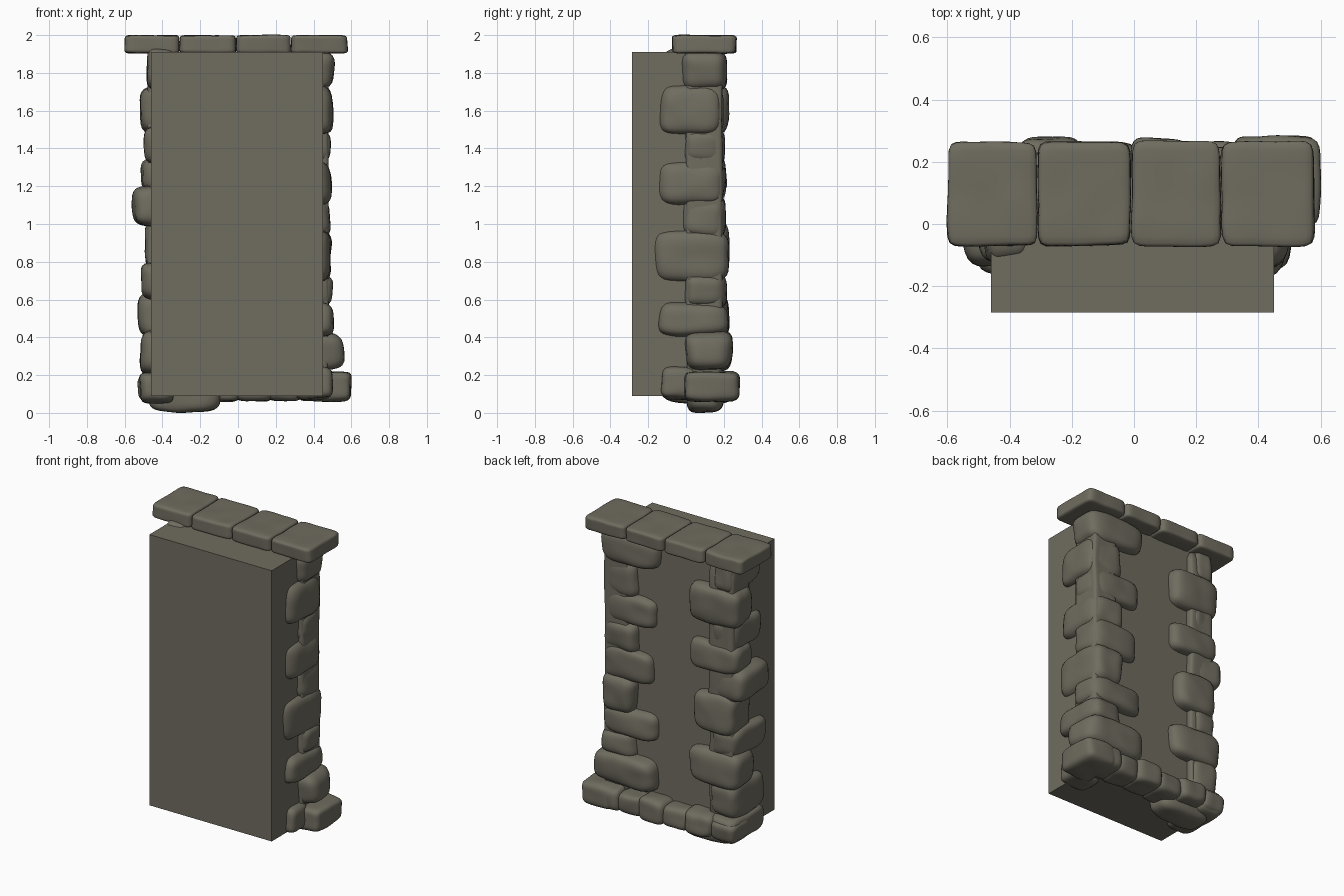
import bpy, bmesh, random
from mathutils import Vector, noise

if "Cube" in bpy.data.objects:
    bpy.data.objects.remove(bpy.data.objects["Cube"])

random.seed(4)
mat = bpy.data.materials.new("olive grey stone")
mat.diffuse_color = (0.16, 0.15, 0.115, 1)
mat.use_nodes = True
mat.node_tree.nodes["Principled BSDF"].inputs["Base Color"].default_value = mat.diffuse_color


def finish(name, bm, smooth=True):
    me = bpy.data.meshes.new(name)
    bm.normal_update()
    bm.to_mesh(me)
    bm.free()
    me.materials.append(mat)
    for p in me.polygons:
        p.use_smooth = smooth
    ob = bpy.data.objects.new(name, me)
    bpy.context.collection.objects.link(ob)


def block(name, x, y, z, n=5.0, jitter=0.05, rough=0.008, cuts=9):
    """Rounded, slightly crooked stone filling the given x, y, z ranges."""
    bm = bmesh.new()
    bmesh.ops.create_cube(bm, size=2)
    bmesh.ops.subdivide_edges(bm, edges=bm.edges[:], cuts=cuts, use_grid_fill=True)
    lo = Vector((x[0], y[0], z[0]))
    hi = Vector((x[1], y[1], z[1]))
    mid, half = (lo + hi) / 2, (hi - lo) / 2
    skew = [[random.uniform(-jitter, jitter) for _ in range(3)] for _ in range(3)]
    for v in bm.verts:
        p = v.co.copy()
        p /= sum(abs(c) ** n for c in p) ** (1 / n)
        # taper each axis along the other two
        q = Vector(p[i] * (1 - abs(skew[i][i])
                           + skew[i][(i + 1) % 3] * p[(i + 1) % 3]
                           + skew[i][(i + 2) % 3] * p[(i + 2) % 3]) for i in range(3))
        w = mid + Vector(q[i] * half[i] for i in range(3))
        v.co = w + noise.noise_vector(w * 9) * rough
    finish(name, bm)


# plain wall panel
bm = bmesh.new()
bmesh.ops.create_cube(bm, size=1)
for v in bm.verts:
    v.co = Vector((v.co.x * 0.91 - 0.005, v.co.y * 0.435 - 0.0675, v.co.z * 1.82 + 1.0))
finish("wall_panel", bm, False)

# four capping slabs
edges = [-0.60, -0.31, -0.01, 0.28, 0.58]
for i in range(4):
    block("cap_slab", (edges[i], edges[i + 1]), (-0.073, 0.267), (1.902, 2.0),
          n=11, jitter=0.02, rough=0.004, cuts=11)

# right corner stones: z range, inner x, outer x, front y, back y
right = [
    (1.70, 1.92, 0.07, 0.52, -0.02, 0.215),
    (1.47, 1.74, 0.24, 0.505, -0.15, 0.20),
    (1.31, 1.51, 0.09, 0.50, -0.02, 0.205),
    (1.10, 1.33, 0.24, 0.495, -0.16, 0.215),
    (0.92, 1.15, 0.12, 0.495, -0.03, 0.215),
    (0.69, 0.97, 0.25, 0.495, -0.185, 0.24),
    (0.55, 0.75, 0.09, 0.50, -0.01, 0.215),
    (0.40, 0.59, 0.25, 0.51, -0.14, 0.22),
    (0.22, 0.44, 0.09, 0.56, -0.01, 0.25),
]
# left corner stones, same layout
left = [
    (1.71, 1.94, -0.33, -0.485, -0.13, 0.21),
    (1.47, 1.74, -0.15, -0.53, -0.02, 0.225),
    (1.32, 1.52, -0.31, -0.495, -0.13, 0.20),
    (1.16, 1.36, -0.155, -0.515, -0.02, 0.215),
    (0.98, 1.21, -0.31, -0.565, -0.14, 0.205),
    (0.75, 1.03, -0.185, -0.50, -0.02, 0.235),
    (0.60, 0.80, -0.31, -0.515, -0.17, 0.21),
    (0.40, 0.64, -0.15, -0.53, -0.02, 0.225),
    (0.20, 0.44, -0.30, -0.52, -0.14, 0.22),
]
for side, rows in (("right", right), ("left", left)):
    for z0, z1, xa, xb, y0, y1 in rows:
        block(side + "_corner_stone", sorted((xa, xb)), (y0, y1), (z0, z1), n=4.5, jitter=0.06)
    # narrow core that fills the joints between stones
    s = 1 if side == "right" else -1
    block(side + "_corner_core", sorted((s * 0.30, s * 0.48)), (0.0, 0.192), (0.15, 1.9),
          n=14, jitter=0.0)

# base ledge: row of stones along the back plus end returns
xs = [-0.52, -0.36, -0.17, 0.0, 0.17, 0.33, 0.44]
for i in range(6):
    block("base_stone", (xs[i] - 0.015, xs[i + 1] + 0.015), (0.06, 0.262 + 0.02 * (i % 2)),
          (0.06, 0.20 + 0.02 * (i % 2)), n=4.5)
block("base_end_right", (0.36, 0.60), (-0.01, 0.285), (0.06, 0.22), n=6, jitter=0.03)
block("base_return_right", (0.30, 0.505), (-0.135, 0.06), (0.07, 0.25))
block("base_return_left", (-0.525, -0.33), (-0.12, 0.25), (0.05, 0.22))
block("base_under_stone", (-0.48, -0.09), (0.0, 0.20), (0.0, 0.15), n=3.5, jitter=0.04)
